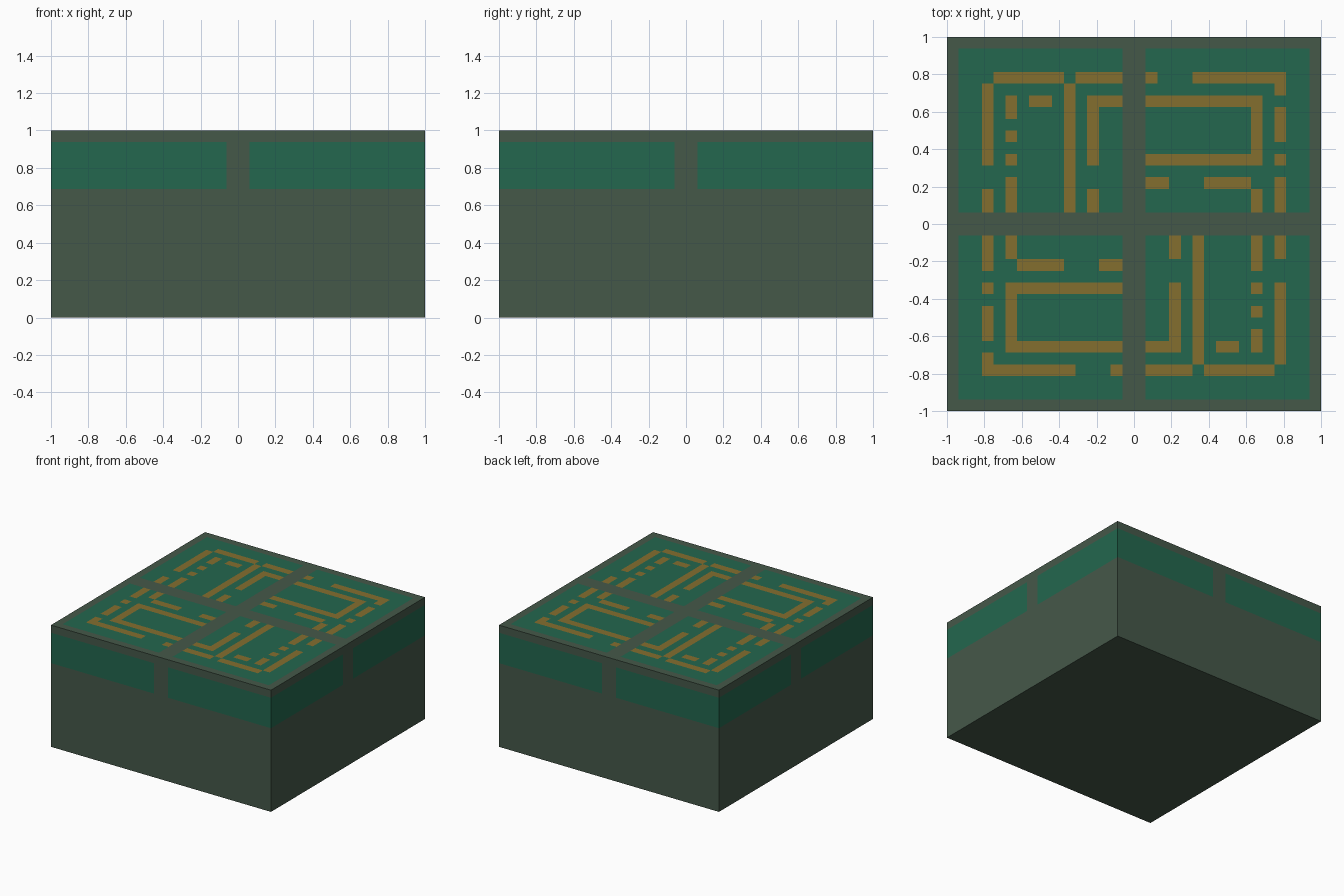
import bpy, bmesh

if "Cube" in bpy.data.objects:
    bpy.data.objects.remove(bpy.data.objects["Cube"])

U = 1 / 16  # the painted pattern sits on a grid of 1/16 unit


def material(name, rgb):
    """Flat colour from 0-255 sRGB values."""
    lin = [((c / 255 + 0.055) / 1.055) ** 2.4 for c in rgb]
    m = bpy.data.materials.new(name)
    m.diffuse_color = (*lin, 1)
    m.use_nodes = True
    m.node_tree.nodes["Principled BSDF"].inputs["Base Color"].default_value = m.diffuse_color
    return m


GREY, GREEN, GOLD = 0, 1, 2
mats = [material("grey_green_casing", (69, 88, 73)),
        material("board_green", (35, 103, 78)),
        material("trace_gold", (132, 110, 47))]

# Gold traces for the back half of the top: x0, y0, x1, y1 in grid units.
# The front half is the same pattern turned by 180 degrees.
TRACES = [
    # right quadrant
    (1, 12, 2, 13), (5, 12, 13, 13), (12, 11, 13, 13),
    (1, 10, 11, 11), (10, 5, 11, 11), (1, 5, 11, 6),
    (12, 7, 13, 10), (12, 5, 13, 6), (12, 1, 13, 4),
    (1, 3, 3, 4), (6, 3, 10, 4), (10, 1, 11, 3),
    # left quadrant
    (-12, 12, -6, 13), (-5, 12, -1, 13), (-13, 5, -12, 12),
    (-13, 1, -12, 3), (-11, 9, -10, 11), (-11, 7, -10, 8),
    (-11, 5, -10, 6), (-11, 1, -10, 4), (-9, 10, -7, 11),
    (-6, 1, -5, 12), (-4, 10, -1, 11), (-4, 5, -3, 11),
    (-4, 1, -3, 3),
]


def top_colour(x, y):
    """Colour of a top cell; x and y in grid units."""
    if y < 0:
        x, y = -x, -y
    if any(a < x < c and b < y < d for a, b, c, d in TRACES):
        return GOLD
    return GREEN if 1 < abs(x) < 15 and 1 < y < 15 else GREY


def cut(bm, faces, co, no):
    """Slice the given faces along a plane."""
    geom = set(faces)
    for f in faces:
        geom.update(f.edges)
        geom.update(f.verts)
    bmesh.ops.bisect_plane(bm, geom=list(geom), dist=1e-5,
                           plane_co=co, plane_no=no)


# Casing block, 2 x 2 x 1
bm = bmesh.new()
bmesh.ops.create_cube(bm, size=2)
for v in bm.verts:
    v.co.z = (v.co.z + 1) / 2
bm.normal_update()

# Side bands and the gap between the side panels
for z in (11, 15):
    cut(bm, bm.faces[:], (0, 0, z * U), (0, 0, 1))
for s in (-1, 1):
    cut(bm, bm.faces[:], (s * U, 0, 0), (1, 0, 0))
    cut(bm, bm.faces[:], (0, s * U, 0), (0, 1, 0))

# Grid on the top face only
for k in range(-15, 16):
    for axis in (0, 1):
        bm.normal_update()
        top = [f for f in bm.faces if f.normal.z > 0.5]
        co, no = [0, 0, 0], [0, 0, 0]
        co[axis], no[axis] = k * U, 1
        cut(bm, top, co, no)

# Colour by direction and position
bm.normal_update()
for f in bm.faces:
    c = f.calc_center_bounds() / U
    if f.normal.z > 0.5:
        f.material_index = top_colour(c.x, c.y)
    elif abs(f.normal.z) < 0.5:
        along = c.x if abs(f.normal.y) > 0.5 else c.y
        panel = 11 < c.z < 15 and abs(along) > 1
        f.material_index = GREEN if panel else GREY

mesh = bpy.data.meshes.new("circuit_block")
bm.to_mesh(mesh)
bm.free()
for m in mats:
    mesh.materials.append(m)
obj = bpy.data.objects.new("circuit_block", mesh)
bpy.context.scene.collection.objects.link(obj)
